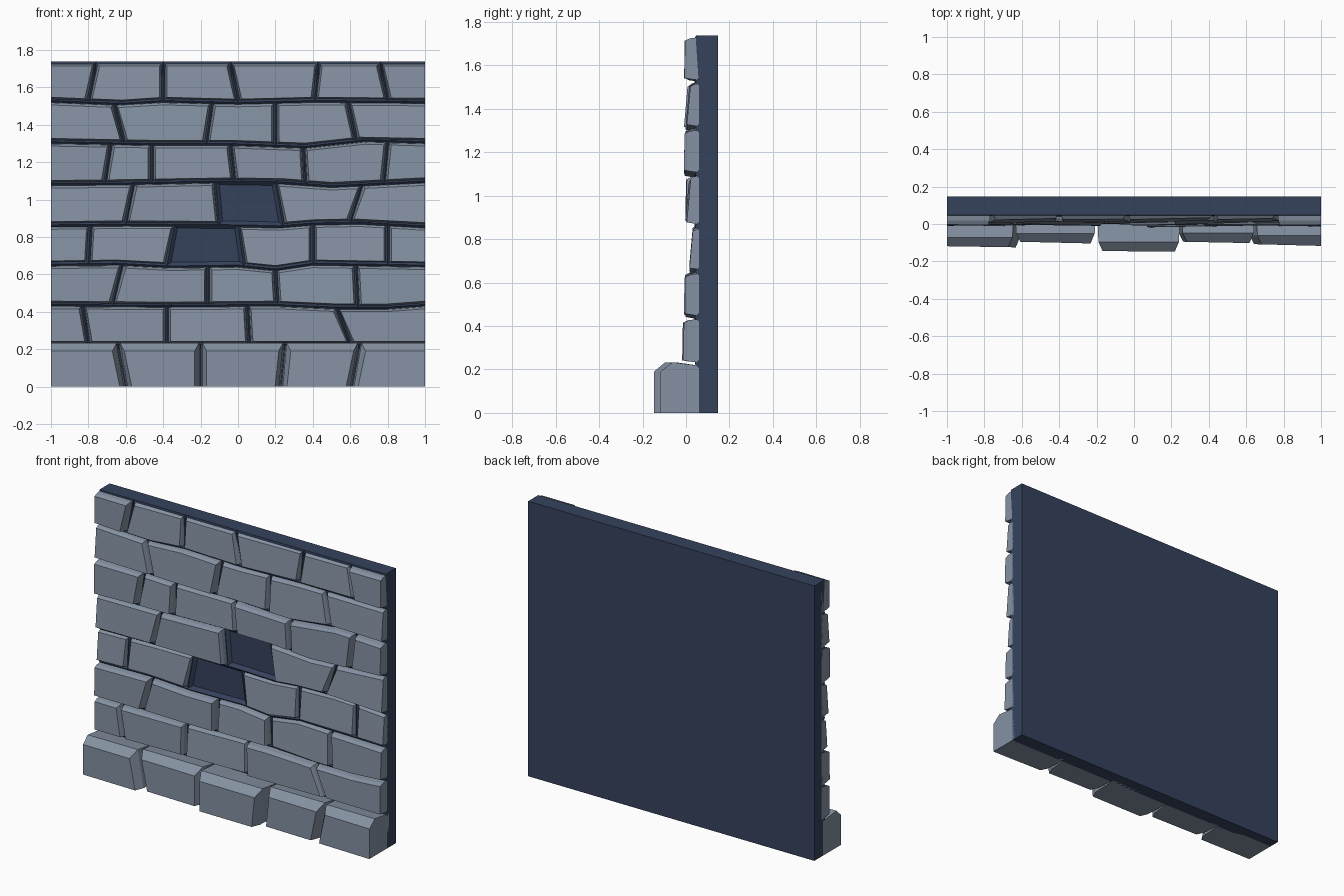
import bpy, bmesh, random

if "Cube" in bpy.data.objects:
    bpy.data.objects.remove(bpy.data.objects["Cube"])
random.seed(4)

def material(name, rgb):
    m = bpy.data.materials.new(name)
    m.diffuse_color = (*rgb, 1)
    m.use_nodes = True
    m.node_tree.nodes["Principled BSDF"].inputs["Base Color"].default_value = m.diffuse_color
    return m

STONE = material("grey stone", (0.235, 0.285, 0.365))
MORTAR = material("dark blue mortar", (0.035, 0.055, 0.108))

def finish(name, bm, mat):
    bmesh.ops.recalc_face_normals(bm, faces=bm.faces[:])
    me = bpy.data.meshes.new(name)
    bm.to_mesh(me)
    bm.free()
    me.materials.append(mat)
    bpy.context.collection.objects.link(bpy.data.objects.new(name, me))

def loft(name, rings, mat):
    """Closed solid through rings of equal point count."""
    bm = bmesh.new()
    vs = [[bm.verts.new(p) for p in r] for r in rings]
    n = len(vs[0])
    for a, b in zip(vs, vs[1:]):
        for i in range(n):
            j = (i + 1) % n
            bm.faces.new((a[i], a[j], b[j], b[i]))
    bm.faces.new(vs[0])
    bm.faces.new(vs[-1])
    finish(name, bm, mat)

# mortar slab behind the stones, its front leaning out slightly at the top
side = [(0.147, 0), (0.06, 0), (0.06, 1.5), (0.045, 1.72), (0.047, 1.737), (0.147, 1.737)]
loft("backing_slab", [[(x, y, z) for y, z in side] for x in (-1, 1)], MORTAR)

# wavy course lines (x, z), bottom to top
LINES = [
    [(-1, 0), (1, 0)],
    [(-1, .225), (1, .225)],
    [(-1, .44), (-.38, .435), (.2, .44), (.53, .425), (.8, .425), (1, .44)],
    [(-1, .655), (-.65, .66), (-.36, .645), (0, .65), (.2, .63), (.4, .66), (1, .65)],
    [(-1, .865), (-.6, .87), (.02, .865), (.22, .86), (.4, .875), (.65, .88), (1, .86)],
    [(-1, 1.085), (-.57, 1.09), (-.1, 1.1), (.24, 1.095), (.5, 1.075), (1, 1.1)],
    [(-1, 1.31), (-.46, 1.3), (-.04, 1.3), (.36, 1.285), (.68, 1.32), (1, 1.31)],
    [(-1, 1.53), (-.62, 1.515), (-.4, 1.53), (0, 1.52), (.4, 1.53), (1, 1.525)],
    [(-1, 1.737), (1, 1.737)],
]
# upright joints (x at bottom, x at top) of each course
JOINTS = [
    [(-.6, -.64), (-.2, -.2), (.23, .25), (.61, .65)],
    [(-.8, -.83), (-.38, -.38), (.06, .05), (.6, .53)],
    [(-.67, -.62), (-.16, -.16), (.21, .2), (.64, .63)],
    [(-.8, -.79), (-.38, -.34), (.03, 0), (.4, .4), (.8, .8)],
    [(-.6, -.56), (-.1, -.12), (.24, .2), (.6, .66)],
    [(-.71, -.68), (-.46, -.46), (-.02, -.04), (.36, .35), (.78, .8)],
    [(-.61, -.66), (-.17, -.14), (.2, .2), (.63, .59)],
    [(-.8, -.76), (-.4, -.4), (0, -.04), (.41, .43), (.8, .76)],
]
# y of each stone's face; None = fallen stone
FACES = [
    [-.122, -.10, -.146, -.098, -.112],
    [-.005, -.005, .012, -.012, -.008],
    [-.005, -.005, .005, .02, .0],
    [.028, .026, None, .028, .026, .026],
    [.012, .0, None, .012, .008],
    [-.005, .005, .012, -.005, -.005, -.006],
    [.005, .005, .015, .012, .012],
    [-.006, .018, .018, .022, .02, -.006],
]

def height(line, x):
    for (x0, z0), (x1, z1) in zip(line, line[1:]):
        if x <= x1:
            return z0 + (z1 - z0) * (x - x0) / (x1 - x0)
    return line[-1][1]

def outline(row, left, right, side_in, low_in, top_in):
    """Stone outline shrunk from its joints; wall ends stay flush."""
    lo, hi = LINES[row], LINES[row + 1]
    def edge(line, k, dz):
        a, b = left[k], right[k]
        mids = [x for x, _ in line if a + .08 < x < b - .08]
        ends = (a + (side_in if a > -1 else 0), b - (side_in if b < 1 else 0))
        return [(x, height(line, x) + dz) for x in (ends[0], *mids, ends[1])]
    return edge(lo, 0, low_in) + edge(hi, 1, -top_in)[::-1]

# raised mortar between courses and between stones
for row, line in enumerate(LINES[1:-1], 1):
    loft(f"mortar_course{row}", [[(x, .07, z - .03), (x, .04, z), (x, .07, z + .03)]
                                 for x, z in line], MORTAR)
for row, joints in enumerate(JOINTS[1:], 1):
    for col, (x0, x1) in enumerate(joints):
        pts = [(x0, height(LINES[row], x0)), (x1, height(LINES[row + 1], x1) - .004)]
        loft(f"mortar_joint{row + 1}_{col + 1}",
             [[(x - .03, .07, z), (x, .042, z), (x + .03, .07, z)] for x, z in pts], MORTAR)

# stones, course by course
for row, joints in enumerate(JOINTS):
    ends = [(-1, -1)] + joints + [(1, 1)]
    for col, (left, right) in enumerate(zip(ends, ends[1:])):
        f = FACES[row][col]
        if f is None:
            continue
        tilt_x, tilt_z = random.uniform(-.03, .03), 0
        if row == 0:      # projecting plinth stones with sloped tops
            steps = [(.08, .002, 0, .01), (f + .05, .01, 0, -.008), (f, .032, 0, .035)]
        else:             # recessed stones lean back at the top
            tilt_z = .09 if f > .004 else .02
            steps = [(.075, .004, .004, .006), (f + .024, .012, .012, .013),
                     (f, .02, .017, .024)]
        cx = (left[0] + right[0]) / 2
        cz = (LINES[row][0][1] + LINES[row + 1][0][1]) / 2
        rings = []
        for k, (y, s, lo, hi) in enumerate(steps):
            t = 1 if k == 2 else 0      # only the face leans
            rings.append([(x, y + t * (tilt_x * (x - cx) + tilt_z * (z - cz)), z)
                          for x, z in outline(row, left, right, s, lo, hi)])
        loft(f"stone_course{row + 1}_{col + 1}", rings, STONE)
